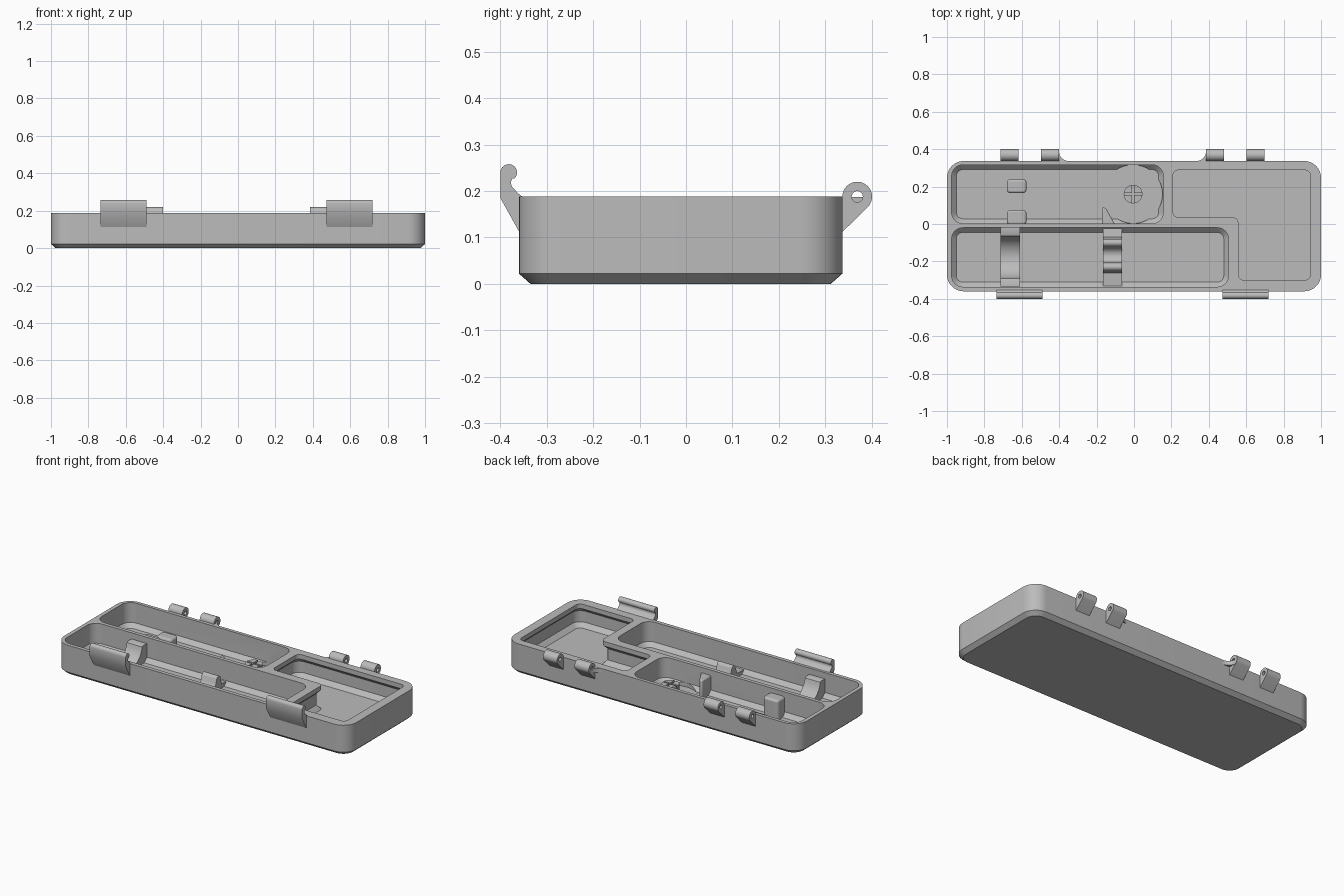
import bpy, bmesh, math
from mathutils import Vector

cube = bpy.data.objects.get("Cube")
if cube:
    bpy.data.objects.remove(cube, do_unlink=True)

grey = bpy.data.materials.new("plain grey")
grey.use_nodes = True
grey.diffuse_color = (0.5, 0.5, 0.5, 1)
grey.node_tree.nodes["Principled BSDF"].inputs["Base Color"].default_value = (0.5, 0.5, 0.5, 1)


def arc(cx, cy, r, a0, a1, n=8):
    """Points on an arc, angles in degrees."""
    angles = [math.radians(a0 + (a1 - a0) * i / n) for i in range(n + 1)]
    return [(cx + r * math.cos(a), cy + r * math.sin(a)) for a in angles]


def rounded(corners, r, inset=0.0, n=8):
    """Counter-clockwise polygon with filleted corners, moved inward by inset."""
    pts, count = [], len(corners)
    for i in range(count):
        p, q, s = (Vector(corners[(i + k) % count]) for k in (-1, 0, 1))
        d1, d2 = (q - p).normalized(), (s - q).normalized()
        convex = d1.x * d2.y - d1.y * d2.x > 0
        side = 1 if convex else -1
        rad = max(r - side * inset, 0.006)
        corner = q + inset * (Vector((-d1.y, d1.x)) + Vector((-d2.y, d2.x)))
        centre = corner + rad * (d2 - d1)
        for k in range(n + 1):
            a = math.pi / 2 * k / n
            pts.append(tuple(centre - rad * d2 * math.cos(a) + rad * d1 * math.sin(a)))
    return pts


def rect(x0, x1, y0, y1):
    return [(x0, y0), (x1, y0), (x1, y1), (x0, y1)]


def loft(name, rings):
    """Closed solid through rings of 3D points."""
    bm = bmesh.new()
    loops = [[bm.verts.new(p) for p in ring] for ring in rings]
    n = len(loops[0])
    for a, b in zip(loops, loops[1:]):
        for i in range(n):
            j = (i + 1) % n
            bm.faces.new((a[i], a[j], b[j], b[i]))
    bm.faces.new(loops[0][::-1])
    bm.faces.new(loops[-1])
    bmesh.ops.recalc_face_normals(bm, faces=bm.faces)
    mesh = bpy.data.meshes.new(name)
    bm.to_mesh(mesh)
    bm.free()
    mesh.materials.append(grey)
    obj = bpy.data.objects.new(name, mesh)
    bpy.context.collection.objects.link(obj)
    return obj


def tray(name, corners, r, levels):
    """Solid from (inset, z) levels of one rounded outline."""
    return loft(name, [[(x, y, z) for x, y in rounded(corners, r, d)] for d, z in levels])


def prism(name, pts, lo, hi, axis="z"):
    place = (lambda p, h: (h, p[0], p[1])) if axis == "x" else (lambda p, h: (p[0], p[1], h))
    return loft(name, [[place(p, h) for p in pts] for h in (lo, hi)])


def activate(obj):
    bpy.ops.object.select_all(action="DESELECT")
    obj.select_set(True)
    bpy.context.view_layer.objects.active = obj


def cut(obj, cutter):
    mod = obj.modifiers.new("cut", "BOOLEAN")
    mod.operation, mod.solver, mod.object = "DIFFERENCE", "EXACT", cutter
    activate(obj)
    bpy.ops.object.modifier_apply(modifier=mod.name)
    bpy.data.objects.remove(cutter, do_unlink=True)


def soften(obj, width):
    mod = obj.modifiers.new("round", "BEVEL")
    mod.width, mod.segments, mod.limit_method = width, 3, "ANGLE"


TOP, FLOOR = 0.188, 0.04
RIM = TOP + 0.05

# Tray body with chamfered base
body = tray("tray_body", rect(-1, 1, -0.36, 0.337), 0.09, [(0.025, 0), (0, 0.022), (0, TOP)])

# Two long compartments with chamfered floors
pocket = [(0.025, FLOOR), (0, FLOOR + 0.025), (0, RIM)]
cut(body, tray("back_pocket", rect(-0.975, 0.157, 0.003, 0.316), 0.06, pocket))
cut(body, tray("front_pocket", rect(-0.975, 0.505, -0.336, -0.02), 0.06, pocket))
cut(body, prism("round_recess", arc(-0.005, 0.16, 0.157, 0, 354, 59), FLOOR - 0.001, 0.11))

# L-shaped compartment, undercut below its lip
ell = [(0.558, -0.3), (0.943, -0.3), (0.943, 0.288), (0.208, 0.288), (0.208, 0.035), (0.558, 0.035)]
cut(body, tray("corner_pocket", ell, 0.03,
               [(0, FLOOR), (-0.026, FLOOR + 0.026), (-0.026, 0.135), (0, 0.16), (0, RIM)]))

# Hinge knuckles and front latches, mirrored about the fittings' centre
knuckle = [(0.325, 0.1)] + arc(0.369, TOP, 0.032, -42, 180, 20) + [(0.325, TOP - 0.005)]
latch = ([(-0.35, 0.095), (-0.4, 0.185)] + arc(-0.382, 0.24, 0.018, 180, -45, 12)
         + arc(-0.36, 0.218, 0.017, 150, 235, 6) + [(-0.363, 0.196), (-0.35, 0.186)])
for side, s in (("left", 1), ("right", -1)):
    def span(a, b):
        return sorted((-0.008 + s * a, -0.008 + s * b))
    for place, a, b in (("inner", 0.393, 0.49), ("outer", 0.61, 0.705)):
        lo, hi = span(a, b)
        hinge = prism(f"{side}_{place}_hinge", knuckle, lo, hi, "x")
        cut(hinge, prism("pin_hole", arc(0.369, TOP, 0.012, 0, 345, 23), lo - 0.1, hi + 0.1, "x"))
    prism(f"{side}_latch", latch, *span(0.48, 0.727), "x")
    # Curved gusset beside the inner knuckle
    edge = arc(0.343, 0.387, 0.05, 0, -90)
    gusset = [(-0.008 + s * x, y) for x, y in edge + [(0.343, 0.325), (0.4, 0.325), (0.4, 0.387)]]
    prism(f"{side}_hinge_gusset", gusset, 0.16, TOP - 0.001)

# Slotted post
post = prism("slotted_post", arc(-0.005, 0.16, 0.05, 0, 348, 29), FLOOR - 0.01, 0.12)
cut(post, prism("slot_x", rect(-0.1, 0.1, 0.154, 0.166), 0.06, 0.2))
cut(post, prism("slot_y", rect(-0.011, 0.001, 0.05, 0.25), 0.06, 0.2))

# Rounded retainers in the back compartment
stub = prism("small_retainer", rounded(rect(-0.68, -0.575, 0.165, 0.24), 0.02), FLOOR - 0.01, 0.11)
soften(stub, 0.012)
stop = prism("wall_retainer", rounded(rect(-0.68, -0.575, -0.005, 0.075), 0.02), FLOOR - 0.01, 0.16)
soften(stop, 0.012)
wedge = prism("wedge_retainer", [(-0.172, -0.005), (-0.1, -0.005), (-0.15, 0.085), (-0.172, 0.09)],
              FLOOR - 0.01, 0.155)
soften(wedge, 0.008)

# Saddles across the front compartment
base = FLOOR - 0.01
cradle = ([(-0.335, base), (-0.02, base), (-0.02, 0.15), (-0.055, 0.15)]
          + arc(-0.178, 0.165, 0.115, -10, -170, 16) + [(-0.3, 0.15), (-0.335, 0.15)])
prism("cradle_saddle", cradle, -0.715, -0.61, "x")
clip = ([(-0.335, base), (-0.02, base), (-0.02, 0.06), (-0.07, 0.065)]
        + arc(-0.1, 0.105, 0.02, 0, 180) + arc(-0.165, 0.1, 0.042, 0, -180)
        + arc(-0.23, 0.105, 0.02, 0, 180) + [(-0.262, 0.065), (-0.335, 0.06)])
prism("clip_saddle", clip, -0.165, -0.063, "x")

# Smooth shading with crisp edges
for obj in [o for o in bpy.context.collection.objects if o.type == "MESH"]:
    activate(obj)
    bpy.ops.object.shade_smooth_by_angle(angle=math.radians(30))
